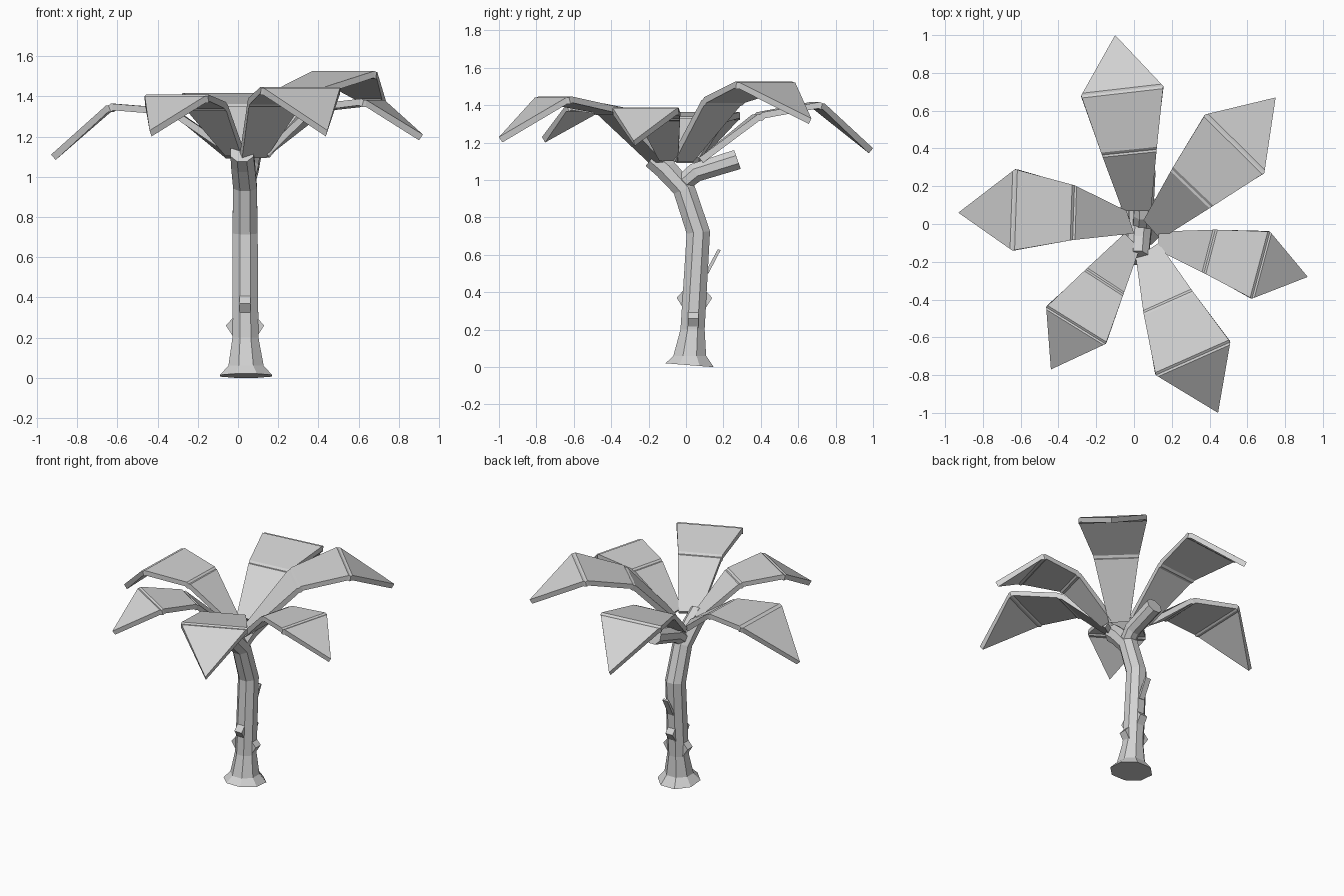
import bpy
import bmesh
import math
from mathutils import Vector

if "Cube" in bpy.data.objects:
    bpy.data.objects.remove(bpy.data.objects["Cube"], do_unlink=True)

# Single plain grey material
grey = bpy.data.materials.new("plain_grey")
grey.use_nodes = True
colour = (0.65, 0.65, 0.65, 1)
grey.diffuse_color = colour
grey.node_tree.nodes["Principled BSDF"].inputs["Base Color"].default_value = colour


def finish(name, bm, fix_normals=True):
    """Turn a bmesh into a flat shaded object."""
    if fix_normals:
        bmesh.ops.recalc_face_normals(bm, faces=bm.faces[:])
    mesh = bpy.data.meshes.new(name)
    bm.to_mesh(mesh)
    bm.free()
    mesh.materials.append(grey)
    obj = bpy.data.objects.new(name, mesh)
    bpy.context.collection.objects.link(obj)
    return obj


def tube(name, rings, sides=8):
    """Loft polygon rings given as (centre, radius, axis)."""
    bm = bmesh.new()
    loops = []
    for centre, radius, axis in rings:
        axis = Vector(axis).normalized()
        across = Vector((1, 0, 0))
        across = (across - axis * across.dot(axis)).normalized()
        depth = axis.cross(across)
        loop = []
        for i in range(sides):
            a = math.tau * (i + 0.5) / sides
            offset = across * math.cos(a) + depth * math.sin(a)
            loop.append(bm.verts.new(Vector(centre) + offset * radius))
        loops.append(loop)
    for low, high in zip(loops, loops[1:]):
        for i in range(sides):
            j = (i + 1) % sides
            bm.faces.new((low[i], low[j], high[j], high[i]))
    bm.faces.new(loops[0])
    bm.faces.new(loops[-1])
    return finish(name, bm)


def hull(name, points):
    bm = bmesh.new()
    for p in points:
        bm.verts.new(p)
    bmesh.ops.convex_hull(bm, input=bm.verts[:])
    return finish(name, bm)


def bark_scale(name, angle, y, z):
    """Wedge that sticks out of one side of the trunk."""
    out = Vector((math.cos(angle), math.sin(angle), 0))
    side = Vector((-out.y, out.x, 0))
    profile = ((0.05, -0.07), (0.095, 0), (0.05, 0.05))
    middle = Vector((0.035, y, z))
    hull(name, [middle + out * r + side * s + Vector((0, 0, h))
                for r, h in profile for s in (-0.028, 0.028)])


def frond(name, base, fold_in, fold_out, tip, heights):
    """Folded leaf plate; each row is (left, right) as seen from the hub."""
    rows = [[Vector((*p, z)) for p in pair]
            for pair, z in zip((base, fold_in, fold_out, (tip, tip)), heights)]
    # Each fold becomes a narrow groove
    lines = [rows[0]]
    for i in (1, 2):
        before, here, after = rows[i - 1:i + 2]
        lines.append([h.lerp(b, 0.04) for h, b in zip(here, before)])
        lines.append([h - Vector((0, 0, 0.01)) for h in here])
        lines.append([h.lerp(a, 0.04) for h, a in zip(here, after)])
    bm = bmesh.new()
    verts = [[bm.verts.new(p) for p in line] for line in lines]
    for (l0, r0), (l1, r1) in zip(verts, verts[1:]):
        bm.faces.new((l0, r0, r1, l1))
    point = bm.verts.new(rows[-1][0])
    bm.faces.new((*verts[-1], point))
    obj = finish(name, bm, fix_normals=False)
    thick = obj.modifiers.new("thickness", "SOLIDIFY")
    thick.thickness = 0.035
    thick.offset = -1


# Trunk with a flared foot, bending into the front branch
tube("trunk", [
    ((0.04, 0.02, 0.01), 0.14, (0, 0.08, 1)),
    ((0.04, 0.02, 0.06), 0.095, (0, 0, 1)),
    ((0.037, 0.035, 0.2), 0.07, (0, 0, 1)),
    ((0.035, 0.066, 0.72), 0.068, (0, -0.1, 1)),
    ((0.035, -0.01, 0.95), 0.064, (0, -0.4, 1)),
    ((0.025, -0.11, 1.06), 0.064, (0, -0.8, 1)),
    ((0.02, -0.18, 1.12), 0.062, (0, -1, 0.8)),
])

# Cut branch at the back
tube("back_branch", [
    ((0.04, -0.02, 0.98), 0.05, (0, 1, 1)),
    ((0.05, 0.05, 1.04), 0.056, (0, 1, 0.6)),
    ((0.06, 0.275, 1.11), 0.058, (0, 1, 0.35)),
])

# Bark scales and a thin splinter
for label, turn, y, z in (("left", 0, 0.04, 0.26), ("right", 2, 0.04, 0.26),
                          ("back", 1, 0.045, 0.37), ("front", 3, 0.045, 0.37)):
    bark_scale(label + "_bark_scale", turn * math.pi / 2, y, z)
hull("back_splinter", [(x, y, z) for x in (0.015, 0.055) for y, z in
                       ((0.1, 0.5), (0.12, 0.5), (0.185, 0.625), (0.17, 0.63))])

# Six fronds around the crown
frond("back_frond", ((-0.06, 0.07), (0.09, 0.07)),
      ((-0.17, 0.365), (0.12, 0.395)), ((-0.28, 0.68), (0.155, 0.73)),
      (-0.1, 1), (1.12, 1.36, 1.42, 1.17))
frond("back_left_frond", ((0.05, 0.02), (0.14, -0.08)),
      ((0.2, 0.29), (0.41, 0.09)), ((0.377, 0.58), (0.69, 0.27)),
      (0.75, 0.67), (1.12, 1.44, 1.53, 1.33))
frond("left_frond", ((0.13, -0.04), (0.13, -0.14)),
      ((0.43, -0.03), (0.37, -0.26)), ((0.72, -0.04), (0.625, -0.395)),
      (0.92, -0.28), (1.13, 1.36, 1.39, 1.21))
frond("front_left_frond", ((0.13, -0.1), (0.01, -0.18)),
      ((0.31, -0.355), (0.05, -0.47)), ((0.51, -0.625), (0.115, -0.8)),
      (0.445, -1), (1.12, 1.39, 1.45, 1.23))
frond("front_right_frond", ((0.03, -0.13), (-0.05, -0.05)),
      ((-0.055, -0.37), (-0.255, -0.24)), ((-0.15, -0.635), (-0.465, -0.44)),
      (-0.44, -0.77), (1.13, 1.37, 1.41, 1.23))
frond("right_frond", ((0, -0.05), (-0.04, 0.07)),
      ((-0.325, -0.085), (-0.315, 0.205)), ((-0.645, -0.14), (-0.63, 0.29)),
      (-0.93, 0.06), (1.12, 1.34, 1.365, 1.11))
